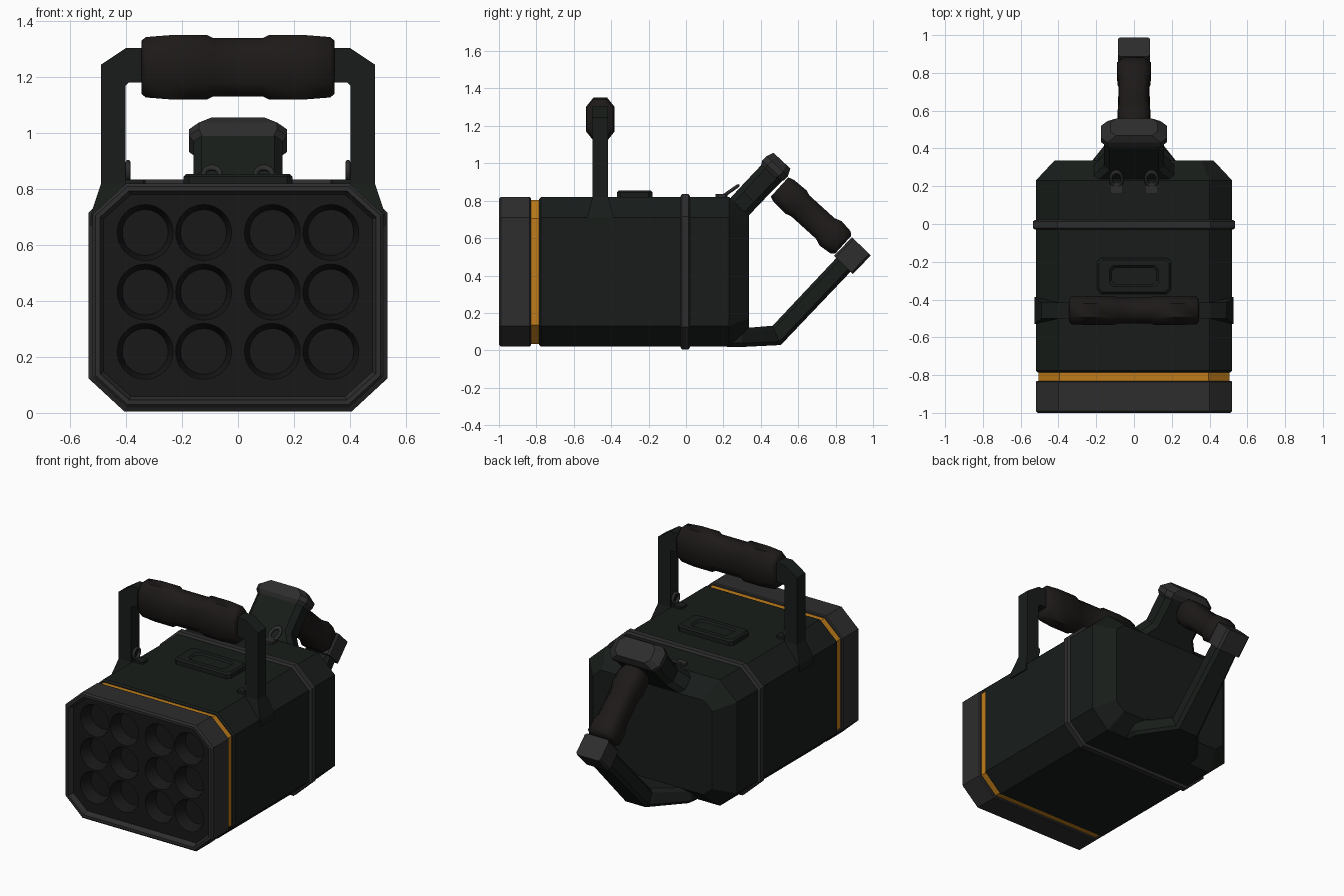
import bpy, bmesh, math
from mathutils import Vector as V

if "Cube" in bpy.data.objects:
    bpy.data.objects.remove(bpy.data.objects["Cube"])


def material(name, r, g, b):
    m = bpy.data.materials.new(name)
    m.diffuse_color = (r, g, b, 1)
    m.use_nodes = True
    m.node_tree.nodes["Principled BSDF"].inputs["Base Color"].default_value = m.diffuse_color
    return m


SHELL = material("dark_green_shell", 0.009, 0.012, 0.010)
GREY = material("dark_grey_trim", 0.026, 0.026, 0.027)
PLATE = material("black_plate", 0.009, 0.009, 0.009)
RUBBER = material("grip_rubber", 0.012, 0.010, 0.009)
ORANGE = material("orange_band", 0.52, 0.20, 0.01)


def finish(name, bm, mat, smooth=False):
    bmesh.ops.recalc_face_normals(bm, faces=bm.faces[:])
    me = bpy.data.meshes.new(name)
    bm.to_mesh(me)
    bm.free()
    me.materials.append(mat)
    ob = bpy.data.objects.new(name, me)
    bpy.context.collection.objects.link(ob)
    if smooth:
        bpy.ops.object.select_all(action='DESELECT')
        ob.select_set(True)
        bpy.context.view_layer.objects.active = ob
        bpy.ops.object.shade_smooth_by_angle(angle=math.radians(50))
    return ob


def add_loft(bm, rings, cap_start=True, cap_end=True):
    rows = [[bm.verts.new(p) for p in ring] for ring in rings]
    n = len(rows[0])
    for a, b in zip(rows, rows[1:]):
        for i in range(n):
            j = (i + 1) % n
            bm.faces.new((a[i], a[j], b[j], b[i]))
    if cap_start:
        bm.faces.new(rows[0])
    if cap_end:
        bm.faces.new(rows[-1])
    return rows


def loft(name, rings, mat, smooth=False, **caps):
    bm = bmesh.new()
    add_loft(bm, rings, **caps)
    return finish(name, bm, mat, smooth)


def octagon(c, u, v, hu, hv, cu, cv=None):
    """Chamfered rectangle around c, spanned by directions u and v."""
    cv = cu if cv is None else cv
    pts = [(hu, hv - cv), (hu - cu, hv), (cu - hu, hv), (-hu, hv - cv),
           (-hu, cv - hv), (cu - hu, -hv), (hu - cu, -hv), (hu, cv - hv)]
    return [V(c) + V(u) * a + V(v) * b for a, b in pts]


X, Y, Z = (1, 0, 0), (0, 1, 0), (0, 0, 1)


def shell(y, d=0.0):
    """Body cross-section at depth y, shrunk by d."""
    return octagon((0, y, 0.42), X, Z, 0.52 - d, 0.40 - d, 0.12 - 0.58 * d, 0.11 - 0.58 * d)


def tilted(y, z, deg, hw, ht, ch):
    """Section of a rear handle part whose axis rises at deg in the yz plane."""
    a = math.radians(deg)
    return octagon((0, y, z), X, (0, -math.sin(a), math.cos(a)), hw, ht, ch)


# Main housing, orange band, middle band and lamp head
loft("housing", [shell(-0.785, 0.01), shell(-0.775), shell(0.23), shell(0.337, 0.10)], SHELL)
loft("orange_band", [shell(-0.84, 0.015), shell(-0.775, 0.015)], ORANGE)
loft("middle_band", [shell(-0.03, -0.002), shell(-0.022, -0.015),
                     shell(0.014, -0.015), shell(0.022, -0.002)], GREY)
loft("lamp_head", [shell(-0.83, 0.02), shell(-0.83, 0.006), shell(-0.824 - 0.012), shell(-0.99),
                   shell(-1.0, 0.01), shell(-1.0, 0.026), shell(-0.985, 0.03),
                   shell(-0.965, 0.04)], GREY, cap_end=False)

# Lamp plate with twelve deep reflector cups
bm = bmesh.new()
FACE_Y, SIDES = -0.966, 32
outline = [bm.verts.new(p) for p in shell(FACE_Y, 0.035)]
edges = [bm.edges.new((outline[i], outline[(i + 1) % 8])) for i in range(8)]


def circle(x, z, y, r):
    return [V((x + r * math.cos(t), y, z + r * math.sin(t)))
            for t in (2 * math.pi * i / SIDES for i in range(SIDES))]


for x in (-0.332, -0.123, 0.123, 0.332):
    for z in (0.22, 0.432, 0.645):
        rows = add_loft(bm, [circle(x, z, FACE_Y, 0.1), circle(x, z, -0.95, 0.094),
                             circle(x, z, -0.885, 0.082)], cap_start=False)
        edges += [bm.edges.get((rows[0][i], rows[0][(i + 1) % SIDES])) for i in range(SIDES)]
bmesh.ops.triangle_fill(bm, edges=edges, use_beauty=True, normal=(0, -1, 0))
finish("lamp_plate", bm, PLATE, True)

# Top handle posts: outer x, outer z, inner x, inner z, half depth
POST = [(0.528, 0.67, 0.40, 0.67, 0.072), (0.526, 0.71, 0.40, 0.71, 0.07),
        (0.49, 0.82, 0.402, 0.82, 0.042), (0.49, 1.245, 0.402, 1.17, 0.042),
        (0.40, 1.305, 0.39, 1.182, 0.042), (0.32, 1.305, 0.32, 1.182, 0.042)]
for s, side in ((-1, "left"), (1, "right")):
    loft(side + "_post", [[(s * xo, -0.458 - h, zo), (s * xo, -0.458 + h, zo),
                           (s * xi, -0.458 + h, zi), (s * xi, -0.458 - h, zi)]
                          for xo, zo, xi, zi, h in POST], SHELL)

# Top grip with slimmer middle: x, half depth, half height
half = [(0.345, 0.06, 0.095), (0.33, 0.073, 0.108), (0.24, 0.077, 0.115),
        (0.11, 0.077, 0.115), (0.09, 0.07, 0.105)]
stations = [(-x, a, b) for x, a, b in half] + half[::-1]
loft("top_grip", [octagon((x, -0.458, 1.236), Y, Z, a, b, 0.04, 0.05)
                  for x, a, b in stations], RUBBER, True)

# Rear handle: upper arm, its cap, grip, lower cap and lower strut
loft("upper_arm", [tilted(0.25, 0.72, 47, 0.24, 0.066, 0.03), tilted(0.285, 0.765, 47, 0.215, 0.068, 0.03),
                   tilted(0.335, 0.82, 47, 0.16, 0.068, 0.03),
                   tilted(0.465, 0.955, 47, 0.16, 0.07, 0.03)], SHELL)
loft("upper_cap", [tilted(0.45, 0.945, 47, 0.158, 0.066, 0.03), tilted(0.465, 0.962, 47, 0.175, 0.078, 0.035),
                   tilted(0.488, 0.985, 47, 0.175, 0.078, 0.035),
                   tilted(0.513, 1.014, 47, 0.125, 0.062, 0.03)], GREY)
GRIP = [(0.0, 0.07, 0.07), (0.03, 0.082, 0.08), (0.12, 0.085, 0.084), (0.15, 0.078, 0.074),
        (0.33, 0.08, 0.074), (0.37, 0.088, 0.088), (0.44, 0.09, 0.08), (0.46, 0.075, 0.065)]
loft("rear_grip", [tilted(0.50 + 0.74 * t, 0.873 - 0.67 * t, -42, w, h, 0.035)
                   for t, w, h in GRIP], RUBBER, True)
loft("lower_cap", [tilted(0.842, 0.457, 46, 0.085, 0.07, 0.012),
                   tilted(0.938, 0.556, 46, 0.085, 0.07, 0.012)], GREY)
loft("lower_strut", [tilted(0.22, 0.068, 0, 0.26, 0.05, 0.02), tilted(0.30, 0.068, 0, 0.25, 0.05, 0.02),
                     tilted(0.485, 0.08, 23, 0.09, 0.056, 0.02),
                     tilted(0.875, 0.492, 46.5, 0.075, 0.053, 0.02)], SHELL)

# Raised switch pad with a shallow dished top
loft("switch_pad", [octagon((0, -0.275, z), X, Y, a, b, 0.02) for z, a, b in
                    ((0.80, 0.195, 0.095), (0.845, 0.195, 0.095), (0.855, 0.185, 0.085),
                     (0.855, 0.13, 0.055), (0.845, 0.12, 0.045))], SHELL)


# Strap rings on small pads, beside the posts and in front of the upper arm
def strap_ring(name, loc, rot, stretch):
    bpy.ops.mesh.primitive_torus_add(major_segments=24, minor_segments=8, major_radius=0.03,
                                     minor_radius=0.009, location=loc, rotation=rot)
    ob = bpy.context.object
    ob.name = name
    ob.scale = stretch
    ob.data.materials.append(GREY)
    bpy.ops.object.shade_smooth()


for s, side in ((-1, "left"), (1, "right")):
    strap_ring(side + "_front_ring", (s * 0.393, -0.458, 0.866), (0, math.pi / 2, 0), (1, 1, 1))
    loft(side + "_front_pad", [octagon((s * 0.375, -0.458, z), X, Y, 0.045, 0.03, 0.008)
                               for z in (0.81, 0.834)], SHELL)
    strap_ring(side + "_rear_ring", (s * 0.093, 0.238, 0.852), (math.radians(35), 0, 0), (1, 1.5, 1))
    loft(side + "_rear_pad", [octagon((s * 0.093, 0.19, z), X, Y, 0.035, 0.032, 0.012)
                              for z in (0.81, 0.836)], GREY)
